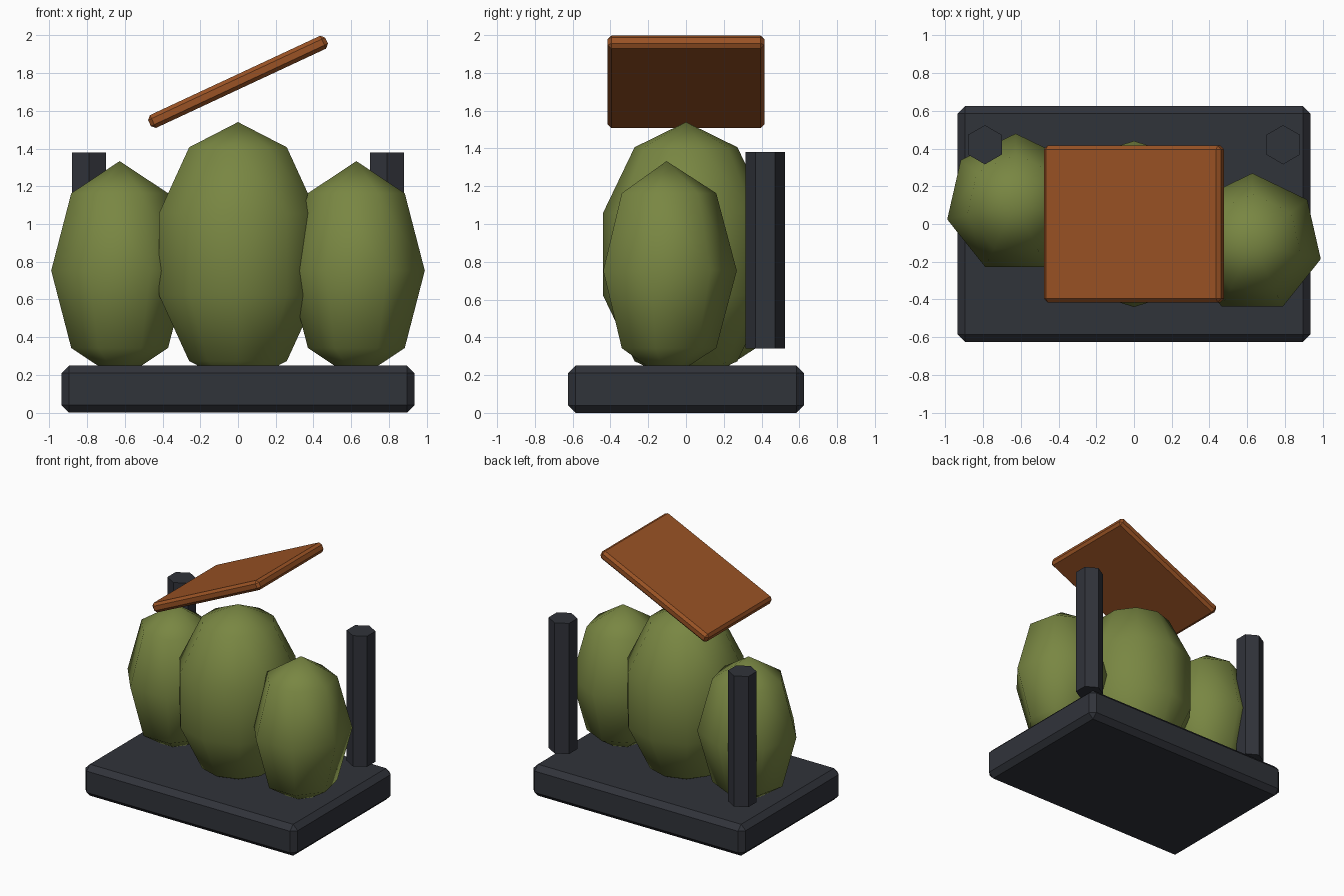
import bpy
import math

if "Cube" in bpy.data.objects:
    bpy.data.objects.remove(bpy.data.objects["Cube"])


def material(name, rgb):
    m = bpy.data.materials.new(name)
    m.diffuse_color = (*rgb, 1)
    m.use_nodes = True
    m.node_tree.nodes["Principled BSDF"].inputs["Base Color"].default_value = m.diffuse_color
    return m


STONE = material("dark_stone", (0.030, 0.033, 0.042))
LEAF = material("leaf_green", (0.19, 0.24, 0.055))
WOOD = material("orange_wood", (0.32, 0.085, 0.018))


def finish(name, mat):
    ob = bpy.context.object
    ob.name = ob.data.name = name
    ob.data.materials.append(mat)
    return ob


def slab(name, size, centre, chamfer, mat, tilt=0):
    bpy.ops.mesh.primitive_cube_add(size=1, location=centre)
    ob = finish(name, mat)
    ob.scale = size
    bpy.ops.object.transform_apply(location=False, rotation=False, scale=True)
    ob.rotation_euler.y = tilt
    bevel = ob.modifiers.new("chamfer", 'BEVEL')
    bevel.width = chamfer
    bevel.segments = 1


def bush(name, centre, radius, half_height, segments, rings):
    bpy.ops.mesh.primitive_uv_sphere_add(segments=segments, ring_count=rings,
                                         radius=1, location=centre)
    ob = finish(name, LEAF)
    ob.scale = (radius, radius, half_height)
    bpy.ops.object.transform_apply(location=False, rotation=False, scale=True)
    bpy.ops.object.shade_smooth()


# Chamfered base
slab("base", (1.87, 1.25, 0.25), (0, 0, 0.125), 0.04, STONE)

# Tilted board floating over the bushes
slab("tilted_board", (1.035, 0.83, 0.075), (0, 0, 1.753), 0.02, WOOD,
     tilt=math.radians(-25))

# Three bushes sunk into the base
bush("centre_bush", (0, 0, 0.84), 0.463, 0.70, 10, 5)
bush("left_bush", (-0.627, 0.107, 0.753), 0.372, 0.58, 7, 4)
bush("right_bush", (0.627, -0.103, 0.753), 0.372, 0.58, 7, 4)

# Hexagonal posts at the back corners
for side, label in ((-1, "left"), (1, "right")):
    bpy.ops.mesh.primitive_cylinder_add(vertices=6, radius=0.104, depth=1.04,
                                        location=(side * 0.79, 0.42, 0.86))
    finish(label + "_post", STONE)
